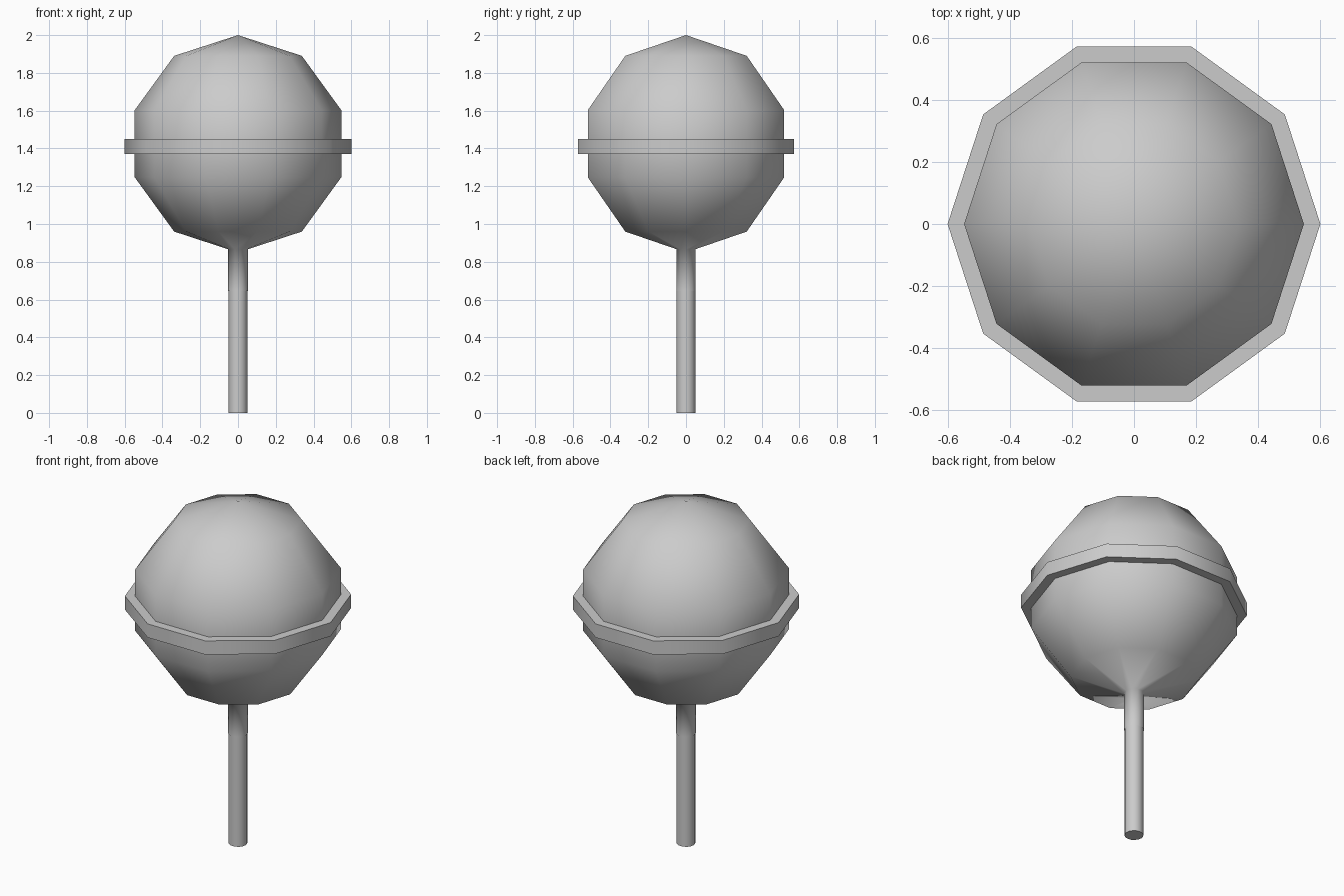
import bpy, math

if "Cube" in bpy.data.objects:
    bpy.data.objects.remove(bpy.data.objects["Cube"])


def lathe(name, profile, sides, smooth_angle, closed=False):
    """Revolve (radius, z) points around z; zero radius becomes a single pole."""
    verts, rings, faces = [], [], []
    for r, z in profile:
        n = 1 if r == 0 else sides
        rings.append(list(range(len(verts), len(verts) + n)))
        for i in range(n):
            a = 2 * math.pi * i / sides
            verts.append((r * math.cos(a), r * math.sin(a), z))
    pairs = list(zip(rings, rings[1:]))
    if closed:
        pairs.append((rings[-1], rings[0]))
    for lo, hi in pairs:
        for i in range(sides):
            j = (i + 1) % sides
            quad = [lo[i % len(lo)], lo[j % len(lo)], hi[j % len(hi)], hi[i % len(hi)]]
            faces.append(list(dict.fromkeys(quad)))
    mesh = bpy.data.meshes.new(name)
    mesh.from_pydata(verts, [], faces)
    mesh.update()
    obj = bpy.data.objects.new(name, mesh)
    bpy.context.collection.objects.link(obj)
    bpy.ops.object.select_all(action='DESELECT')
    obj.select_set(True)
    bpy.context.view_layer.objects.active = obj
    bpy.ops.object.shade_smooth_by_angle(angle=math.radians(smooth_angle))
    return obj


# Candy ball: ten-sided, five-band sphere whose base runs into a short neck
R, CZ = 0.575, 1.425
ball = [(0.054, 0.645), (0.054, 0.867)]
for k in range(1, 5):
    t = math.pi * k / 5
    ball.append((R * math.sin(t), CZ - R * math.cos(t)))
ball.append((0, CZ + R))
lathe("candy_ball", ball, 10, 80)

# Raised band around the middle
lathe("candy_band", [(0.50, 1.37), (0.60, 1.37), (0.60, 1.45), (0.50, 1.45)],
      10, 40, closed=True)

# Stick
lathe("stick", [(0, 0), (0.05, 0), (0.05, 0.90), (0, 0.90)], 16, 40)
